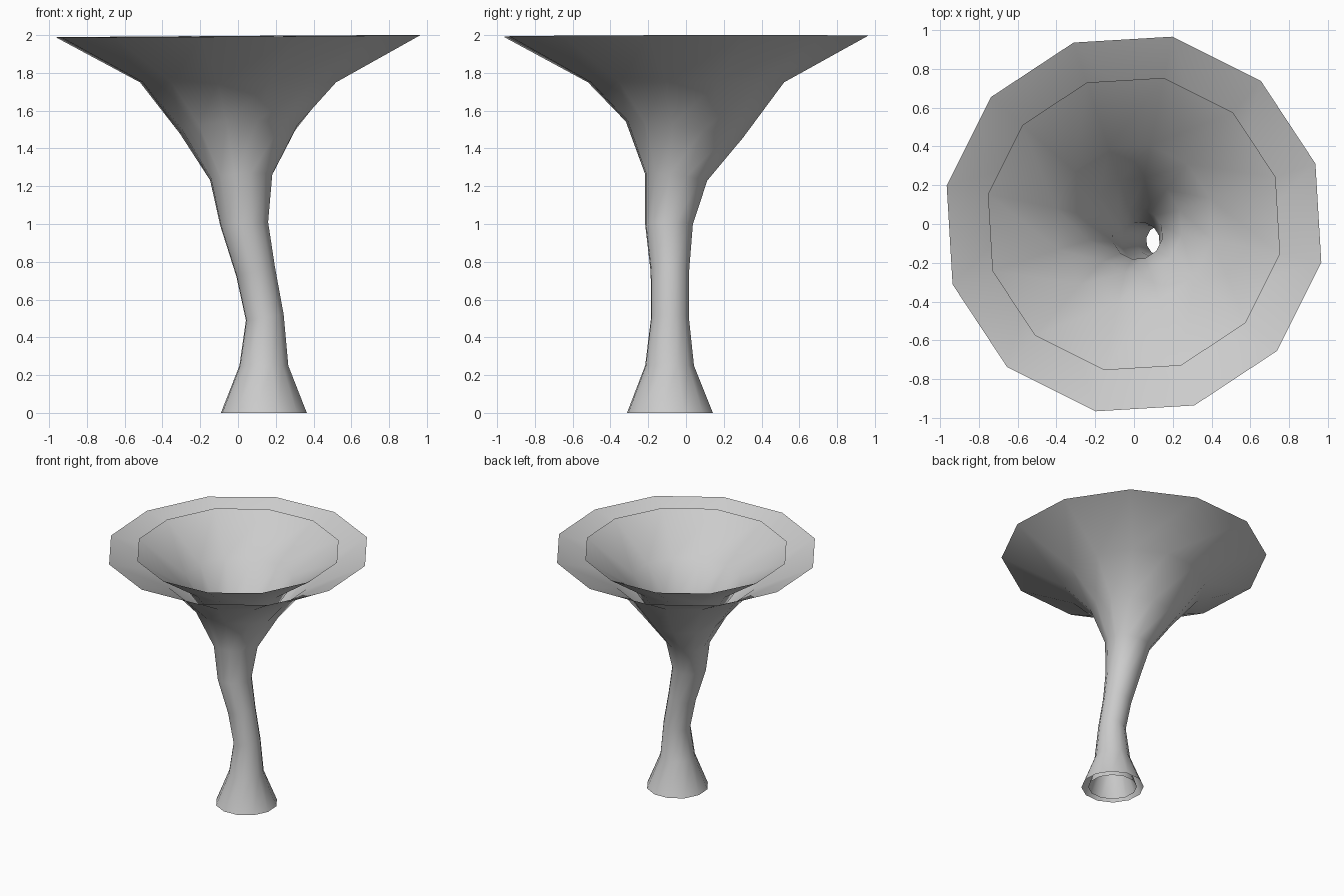
import bpy, math

cube = bpy.data.objects.get("Cube")
if cube:
    bpy.data.objects.remove(cube, do_unlink=True)

grey = bpy.data.materials.new("plain_grey")
grey.use_nodes = True
colour = (0.6, 0.6, 0.6, 1)
grey.diffuse_color = colour
grey.node_tree.nodes["Principled BSDF"].inputs["Base Color"].default_value = colour

SIDES = 12
PHASE = math.radians(18.4)

# Rings up the bent stem: centre x, y, z, radius, tilt along x, tilt along y
RINGS = [
    (0.137, -0.085, 0.0, 0.232, 0, 0),
    (0.137, -0.087, 0.25, 0.132, 0, 0),
    (0.142, -0.085, 0.505, 0.102, 0.15, 0),
    (0.093, -0.085, 0.75, 0.104, 0.26, 0),
    (0.033, -0.09, 1.0, 0.129, 0.08, -0.02),
    (0.017, -0.052, 1.247, 0.168, 0.07, -0.12),
    (0.003, -0.008, 1.5, 0.317, 0.04, -0.145),
    (0, 0, 1.75, 0.53, 0, 0),
    (0, 0, 1.994, 0.985, 0.006, 0.002),
]


def funnel_wall(name, scale, inward):
    """Open tube through the rings, with every ring scaled about its centre."""
    verts, faces = [], []
    for cx, cy, cz, radius, tilt_x, tilt_y in RINGS:
        for i in range(SIDES):
            a = PHASE + math.tau * i / SIDES
            dx = math.cos(a) * radius * scale
            dy = math.sin(a) * radius * scale
            verts.append((cx + dx, cy + dy, cz + dx * tilt_x + dy * tilt_y))
    for r in range(len(RINGS) - 1):
        for i in range(SIDES):
            j = (i + 1) % SIDES
            low, high = r * SIDES, (r + 1) * SIDES
            face = (low + i, low + j, high + j, high + i)
            faces.append(face[::-1] if inward else face)
    mesh = bpy.data.meshes.new(name)
    mesh.from_pydata(verts, [], faces)
    mesh.materials.append(grey)
    mesh.shade_smooth()
    obj = bpy.data.objects.new(name, mesh)
    bpy.context.collection.objects.link(obj)
    return obj


# Two nested walls, open at the rim and the foot
funnel_wall("outer_wall", 1.0, False)
funnel_wall("inner_wall", 0.78, True)
